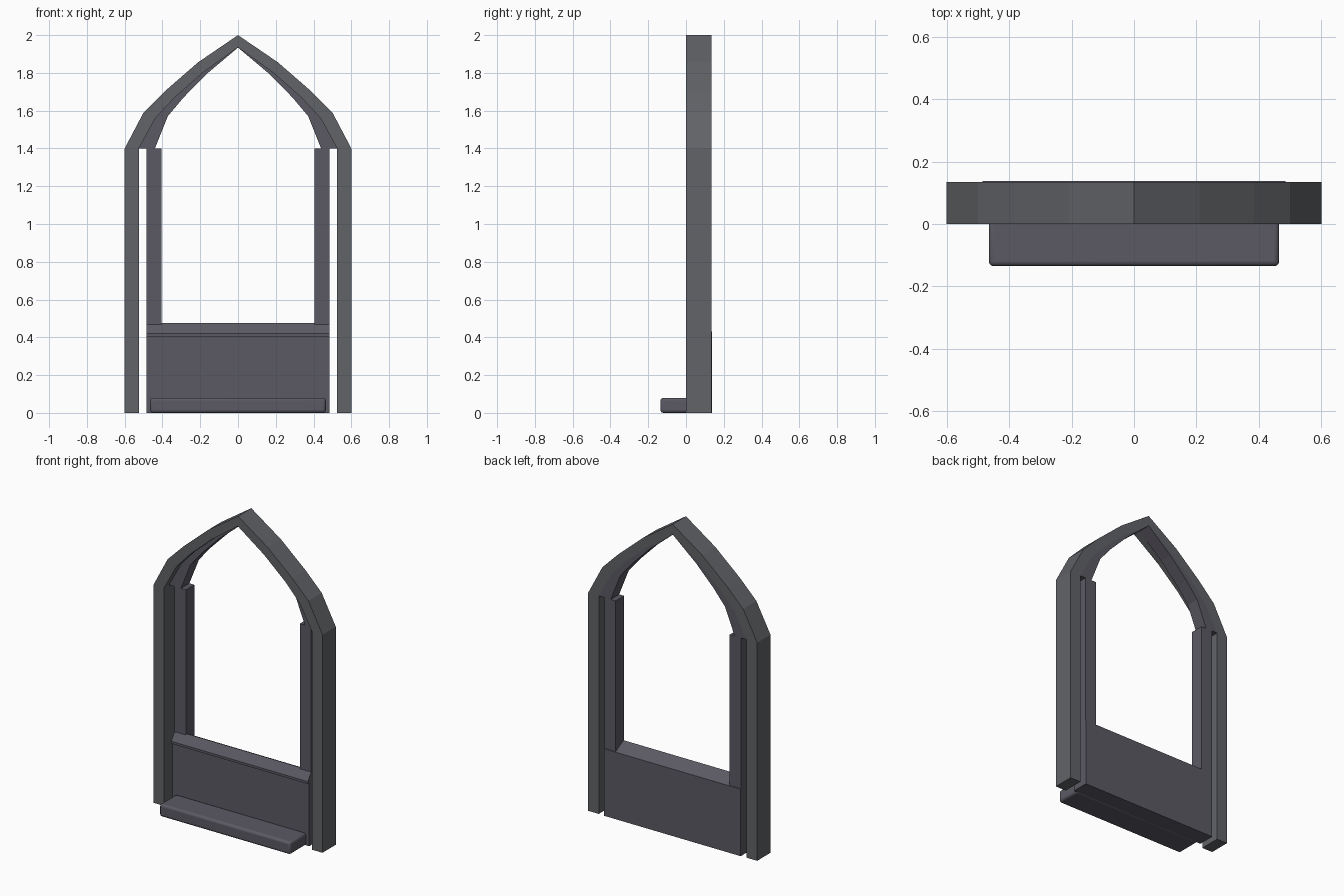
import bpy, bmesh

if "Cube" in bpy.data.objects:
    bpy.data.objects.remove(bpy.data.objects["Cube"])


def material(name, color):
    m = bpy.data.materials.new(name)
    m.diffuse_color = (*color, 1)
    m.use_nodes = True
    m.node_tree.nodes["Principled BSDF"].inputs["Base Color"].default_value = m.diffuse_color
    return m


STONE = material("frame_grey", (0.12, 0.125, 0.135))
PANEL = material("panel_grey", (0.105, 0.1, 0.125))


def prism(name, pts, lo, hi, axis, mat):
    """Extrude a profile: (x, z) points along y, or (y, z) points along x."""
    place = (lambda p, t: (p[0], t, p[1])) if axis == "y" else (lambda p, t: (t, p[0], p[1]))
    bm = bmesh.new()
    a = [bm.verts.new(place(p, lo)) for p in pts]
    b = [bm.verts.new(place(p, hi)) for p in pts]
    n = len(pts)
    bm.faces.new(a)
    bm.faces.new(b[::-1])
    for i in range(n):
        j = (i + 1) % n
        bm.faces.new((a[i], b[i], b[j], a[j]))
    bmesh.ops.recalc_face_normals(bm, faces=bm.faces[:])
    me = bpy.data.meshes.new(name)
    bm.to_mesh(me)
    bm.free()
    ob = bpy.data.objects.new(name, me)
    bpy.context.collection.objects.link(ob)
    me.materials.append(mat)
    return ob


def full(half):
    """Mirror a right-hand half curve that ends at the apex."""
    return half + [(-x, z) for x, z in half[-2::-1]]


outer = [(0.6, 1.4), (0.5, 1.59), (0.385, 1.705), (0.21, 1.857), (0, 2.0)]
middle = [(0.525, 1.4), (0.437, 1.56), (0.335, 1.67), (0.185, 1.802), (0, 1.935)]
inner = [(0.44, 1.4), (0.372, 1.57), (0.29, 1.668), (0.165, 1.795), (0, 1.934)]

# Outer frame: posts and pointed arch in one piece
prism("outer_frame", [(0.6, 0)] + full(outer) + [(-0.6, 0), (-0.525, 0)]
      + full(middle)[::-1] + [(0.525, 0)], 0, 0.135, "y", STONE)

# Recessed inner arch band
prism("inner_arch", full(middle) + full(inner)[::-1], 0.05, 0.135, "y", PANEL)

# Inner posts
for s, side in ((-1, "left"), (1, "right")):
    prism("inner_post_" + side, [(s * 0.405, 0), (s * 0.485, 0), (s * 0.485, 1.4), (s * 0.405, 1.4)],
          0.05, 0.135, "y", PANEL)

# Lower panel with ridged sill on top
prism("lower_panel", [(0.03, 0), (0.03, 0.405), (0.015, 0.405), (0.015, 0.42),
                      (0.055, 0.475), (0.138, 0.43), (0.138, 0)], -0.485, 0.485, "x", PANEL)

# Front step with rounded edges
step = prism("front_step", [(-0.135, 0), (0.035, 0), (0.035, 0.08), (-0.135, 0.08)],
             -0.465, 0.465, "x", PANEL)
bev = step.modifiers.new("rounding", "BEVEL")
bev.width = 0.015
bev.segments = 3
bpy.context.view_layer.objects.active = step
step.select_set(True)
bpy.ops.object.shade_smooth_by_angle()
